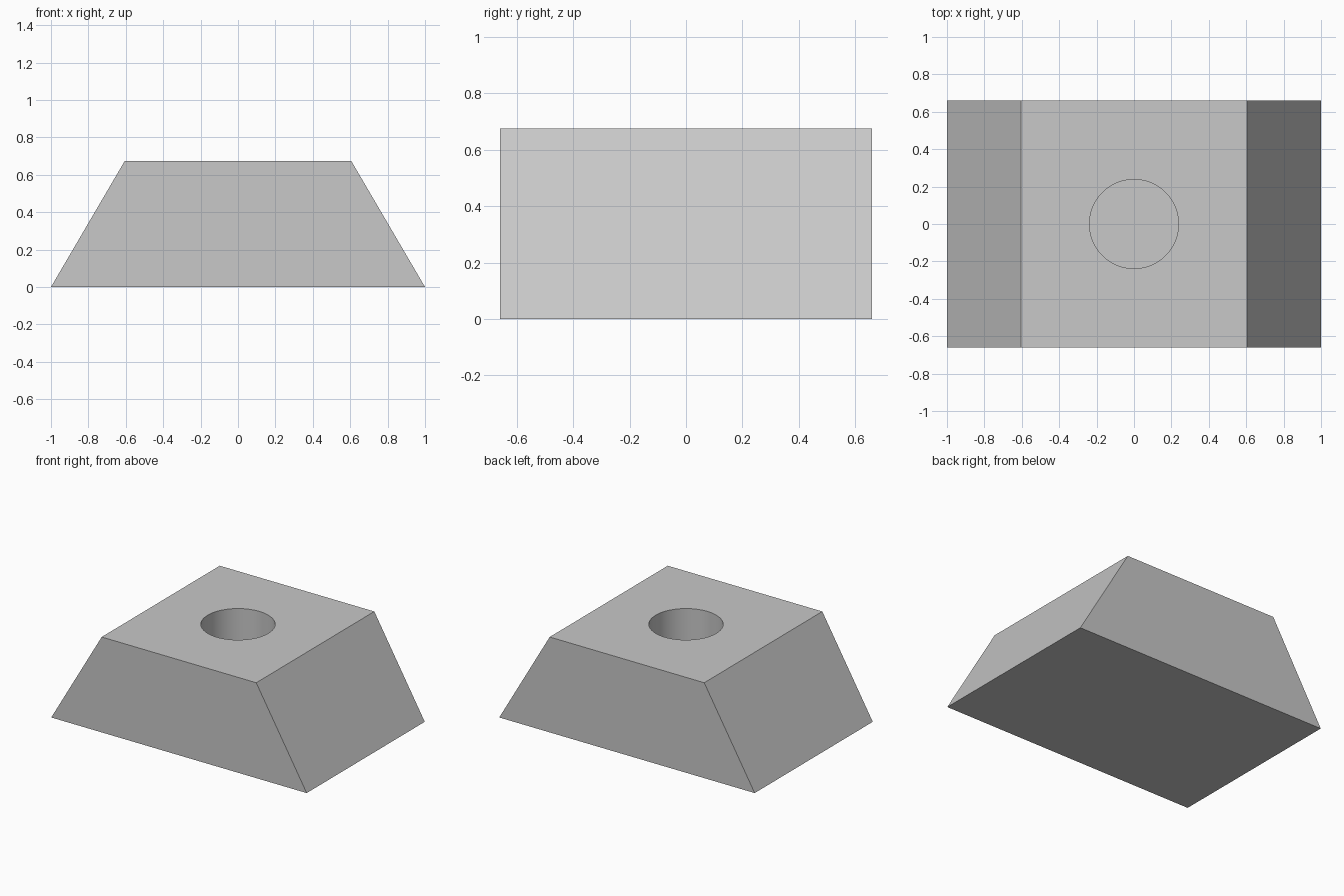
import bpy, bmesh, math

cube = bpy.data.objects.get("Cube")
if cube:
    bpy.data.objects.remove(cube, do_unlink=True)

HEIGHT = 0.675
HALF_DEPTH = 0.66
BASE_HALF, TOP_HALF = 1.0, 0.605
HOLE_RADIUS, HOLE_FLOOR = 0.238, 0.22

grey = bpy.data.materials.new("plain grey")
grey.use_nodes = True
colour = (0.58, 0.58, 0.58, 1)
grey.diffuse_color = colour
grey.node_tree.nodes["Principled BSDF"].inputs["Base Color"].default_value = colour

# Wedge block: trapezoid profile extruded front to back
bm = bmesh.new()
profile = [(-BASE_HALF, 0), (BASE_HALF, 0), (TOP_HALF, HEIGHT), (-TOP_HALF, HEIGHT)]
front = bm.faces.new([bm.verts.new((x, -HALF_DEPTH, z)) for x, z in profile])
extruded = bmesh.ops.extrude_face_region(bm, geom=[front])["geom"]
bmesh.ops.translate(bm, vec=(0, 2 * HALF_DEPTH, 0),
                    verts=[v for v in extruded if isinstance(v, bmesh.types.BMVert)])
bmesh.ops.recalc_face_normals(bm, faces=bm.faces)
mesh = bpy.data.meshes.new("wedge_block")
bm.to_mesh(mesh)
bm.free()
mesh.materials.append(grey)
block = bpy.data.objects.new("wedge_block", mesh)
bpy.context.collection.objects.link(block)

# Round blind hole sunk from the top
cut_height = HEIGHT - HOLE_FLOOR + 0.2
bpy.ops.mesh.primitive_cylinder_add(vertices=96, radius=HOLE_RADIUS, depth=cut_height,
                                    location=(0, 0, HOLE_FLOOR + cut_height / 2))
cutter = bpy.context.object
cutter.name = "hole_cutter"
cutter.data.materials.append(grey)
cutter.hide_render = True

hole = block.modifiers.new("hole", "BOOLEAN")
hole.operation = "DIFFERENCE"
hole.solver = "EXACT"
hole.object = cutter

# Apply the cut, drop the cutter, smooth only the hole wall
bpy.ops.object.select_all(action="DESELECT")
block.select_set(True)
bpy.context.view_layer.objects.active = block
bpy.ops.object.modifier_apply(modifier="hole")
bpy.data.objects.remove(cutter, do_unlink=True)
bpy.ops.object.shade_smooth_by_angle(angle=math.radians(30))
